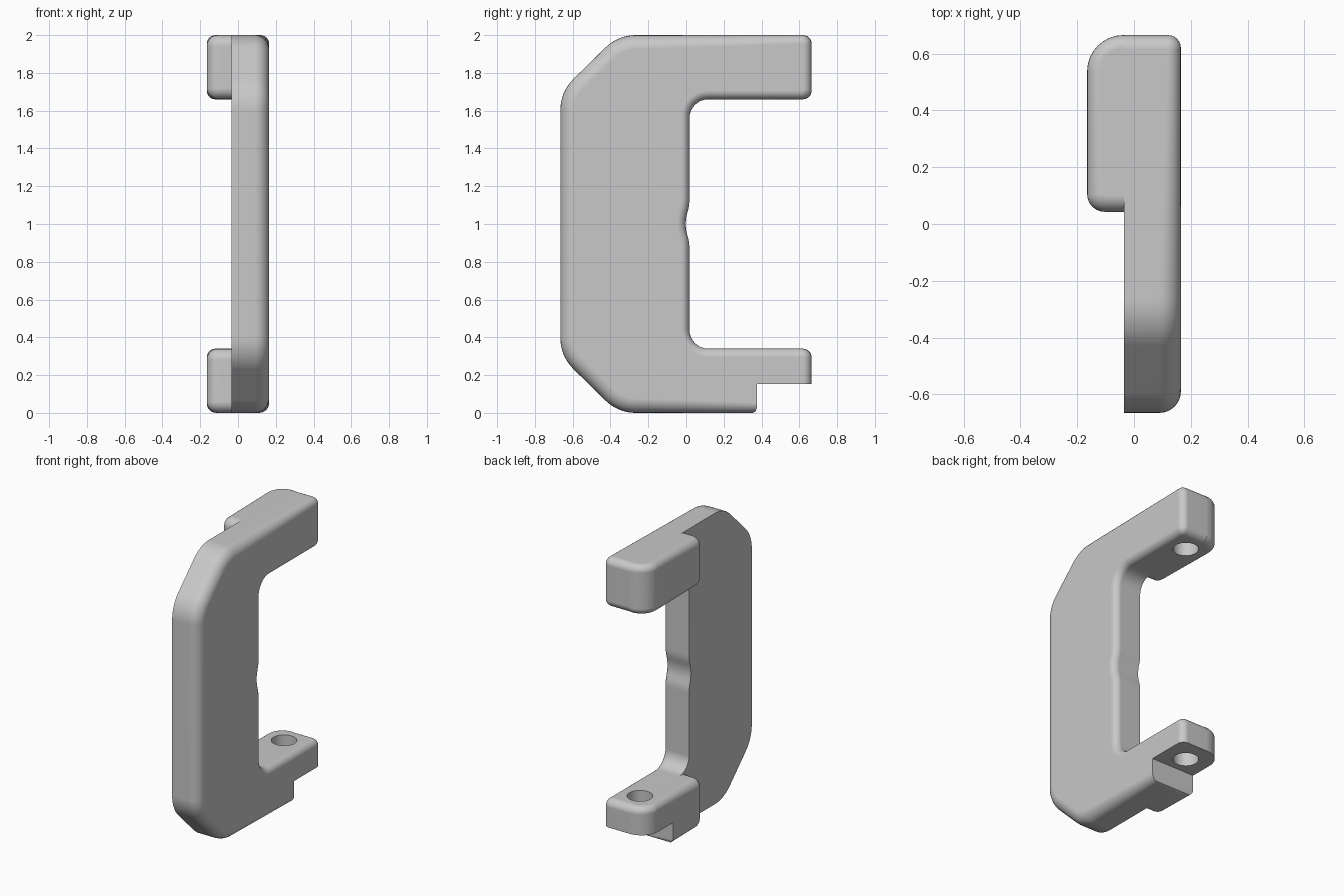
import bpy, bmesh, math
from mathutils import Vector

old = bpy.data.objects.get("Cube")
if old:
    bpy.data.objects.remove(old, do_unlink=True)

grey = bpy.data.materials.new("light grey")
grey.use_nodes = True
COLOUR = (0.58, 0.58, 0.58, 1)
grey.diffuse_color = COLOUR
grey.node_tree.nodes["Principled BSDF"].inputs["Base Color"].default_value = COLOUR


def rounded(corners, steps=8):
    """Counter-clockwise outline from (u, v, radius) corners."""
    out = []
    for i, (u, v, r) in enumerate(corners):
        p = Vector((u, v))
        if r == 0:
            out.append(p)
            continue
        a = (Vector(corners[i - 1][:2]) - p).normalized()
        b = (Vector(corners[(i + 1) % len(corners)][:2]) - p).normalized()
        half = a.angle(b) / 2
        centre = p + (a + b).normalized() * r / math.sin(half)
        start = p + a * r / math.tan(half) - centre
        end = p + b * r / math.tan(half) - centre
        sweep = start.angle_signed(end)
        for k in range(steps + 1):
            t = -sweep * k / steps
            c, s = math.cos(t), math.sin(t)
            out.append(centre + Vector((c * start.x - s * start.y, s * start.x + c * start.y)))
    return out


def inward(pts):
    """Mitred inward direction at each outline point."""
    dirs = []
    for i, p in enumerate(pts):
        e = (p - pts[i - 1]).normalized()
        f = (pts[(i + 1) % len(pts)] - p).normalized()
        n, m = Vector((-e.y, e.x)), Vector((-f.y, f.x))
        dirs.append((n + m) / (1 + n.dot(m)))
    return dirs


def solid(name, pts, low, high, place, fillet, round_low, lock=None, steps=6):
    """Extrude an outline with filleted ends; points on u = lock stay there."""
    dirs = inward(pts)
    arc = [math.pi / 2 * k / steps for k in range(steps + 1)]
    rings = [(a, low, 1) for a in arc] if round_low else [(math.pi / 2, low, 0)]
    rings += [(a, high, -1) for a in reversed(arc)]
    bm = bmesh.new()
    loops = []
    for a, base, side in rings:
        loop = []
        for p, d in zip(pts, dirs):
            r = fillet(p)
            q = p + d * r * (1 - math.sin(a))
            if lock is not None and abs(p.x - lock) < 1e-5:
                q.x = lock
            loop.append(bm.verts.new(place(q.x, q.y, base + side * r * (1 - math.cos(a)))))
        loops.append(loop)
    for one, two in zip(loops, loops[1:]):
        for i in range(len(pts)):
            bm.faces.new((one[i - 1], one[i], two[i], two[i - 1]))
    bm.faces.new(loops[0])
    bm.faces.new(loops[-1])
    bmesh.ops.remove_doubles(bm, verts=bm.verts, dist=1e-5)
    bmesh.ops.recalc_face_normals(bm, faces=bm.faces)
    mesh = bpy.data.meshes.new(name)
    bm.to_mesh(mesh)
    bm.free()
    obj = bpy.data.objects.new(name, mesh)
    bpy.context.collection.objects.link(obj)
    mesh.materials.append(grey)
    return obj


def side_on(u, v, w):
    return (w, u, v)


def flat(u, v, w):
    return (u, v, w)


SEAM, TIP, INNER = -0.035, 0.665, 0.018

# Bracket: C-shaped plate with a shallow thumb groove
plate_outline = rounded([
    (TIP, 2, 0.05), (-0.36, 2, 0.23), (-TIP, 1.7, 0.23), (-TIP, 0.3, 0.23),
    (-0.36, 0, 0.23), (TIP, 0, 0.05), (TIP, 0.34, 0.05), (INNER, 0.34, 0.1),
    (INNER, 0.9, 0.23), (-0.009, 1, 0.19), (INNER, 1.1, 0.23),
    (INNER, 1.66, 0.1), (TIP, 1.66, 0.05)])
plate = solid("handle_plate", plate_outline, SEAM, 0.165, side_on,
              lambda p: 0.075 if p.x < -0.2 else 0.045, False)

# Mounting pads beside each arm
pad_outline = rounded([(SEAM, TIP, 0), (-0.165, TIP, 0.127), (-0.165, 0.043, 0.062),
                       (SEAM, 0.043, 0)])
pads = [solid(name, pad_outline, low, high, flat,
              lambda p: 0.058 if p.y < 0.12 else 0.045, True, lock=SEAM)
        for name, low, high in (("lower_pad", 0, 0.34), ("upper_pad", 1.66, 2))]

# Cutters: step under the lower arm, through hole, blind hole
step_outline = [Vector(c) for c in (
    (0.35, -0.1), (1, -0.1), (1, 0.152), (0.375, 0.152), (0.375, 0.025),
    (0.368, 0.007), (0.35, -0.002))]
cutters = [solid("step_cutter", step_outline, -0.5, 0.5, side_on, lambda p: 0, False, steps=1)]
for name, low, high in (("through_hole_cutter", 0.05, 0.5), ("blind_hole_cutter", 1.55, 1.86)):
    bpy.ops.mesh.primitive_cylinder_add(vertices=40, radius=0.08, depth=high - low,
                                        location=(0, 0.5, (low + high) / 2))
    hole = bpy.context.object
    hole.name = name
    hole.data.materials.append(grey)
    cutters.append(hole)

for part in [plate] + pads:
    for cutter in cutters:
        mod = part.modifiers.new(cutter.name, "BOOLEAN")
        mod.operation, mod.solver, mod.object = "DIFFERENCE", "EXACT", cutter
    bpy.ops.object.select_all(action="DESELECT")
    part.select_set(True)
    bpy.context.view_layer.objects.active = part
    bpy.ops.object.convert(target="MESH")
    bpy.ops.object.shade_smooth_by_angle(angle=math.radians(35))
    part.modifiers.new("flat_faces", "WEIGHTED_NORMAL").keep_sharp = True

# Cutters have done their work
for cutter in cutters:
    bpy.data.objects.remove(cutter, do_unlink=True)
